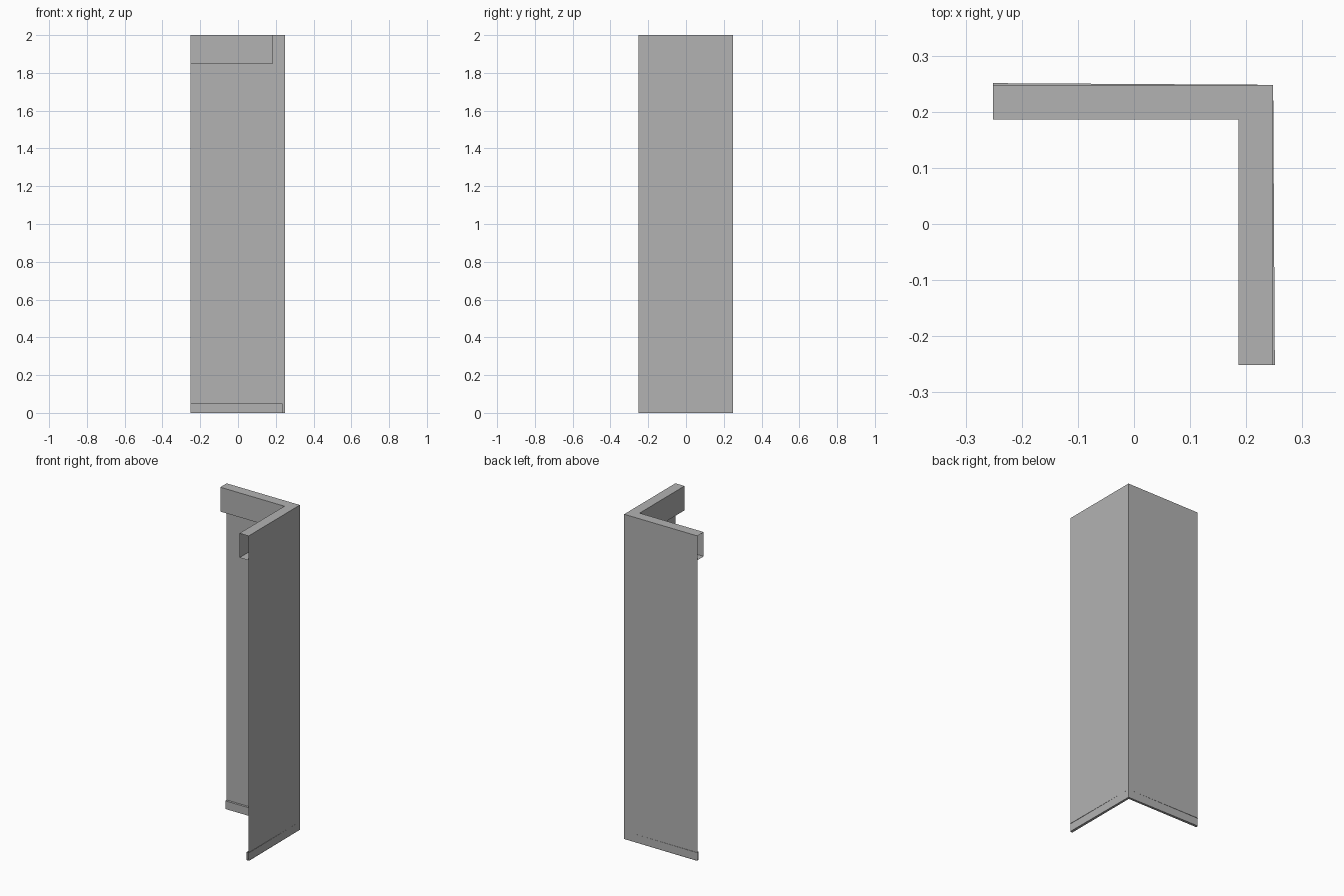
import bpy

cube = bpy.data.objects.get("Cube")
if cube:
    bpy.data.objects.remove(cube, do_unlink=True)

# Single plaster colour
plaster = bpy.data.materials.new("grey_plaster")
plaster.use_nodes = True
colour = (0.448, 0.448, 0.448, 1)
plaster.diffuse_color = colour
plaster.node_tree.nodes["Principled BSDF"].inputs["Base Color"].default_value = colour

HEIGHT = 2.0
CORNER = 0.248   # outer corner, same in x and y
END = -0.251     # free ends of both wings


def sweep_corner(name, profile, flare=0.0):
    """Sweep an open (depth, height) profile along the L-shaped corner.
    flare pushes the wall-side edge slightly outward at the free ends."""
    verts = []
    for depth, z in profile:
        inner = CORNER - depth
        end = inner + (flare if depth == 0 else 0)
        verts += [(END, end, z), (inner, inner, z), (end, END, z)]
    faces = []
    for row in range(len(profile) - 1):
        for wing in range(2):
            a = row * 3 + wing
            faces.append((a, a + 3, a + 4, a + 1))
    mesh = bpy.data.meshes.new(name)
    mesh.from_pydata(verts, [], faces)
    mesh.materials.append(plaster)
    obj = bpy.data.objects.new(name, mesh)
    bpy.context.collection.objects.link(obj)
    return obj


def box_profile(depth, bottom, top):
    """Hollow trim section, open towards the wall."""
    return [(0, top), (depth, top), (depth, bottom), (0, bottom)]


# Two thin wall sheets meeting at the corner
sweep_corner("corner_wall", [(0, HEIGHT), (0, 0)])

# Hollow cornice along the top
sweep_corner("cornice", box_profile(0.062, 1.85, HEIGHT))

# Shallow skirting board along the floor
sweep_corner("skirting_board", box_profile(0.0135, 0, 0.05), flare=0.003)
